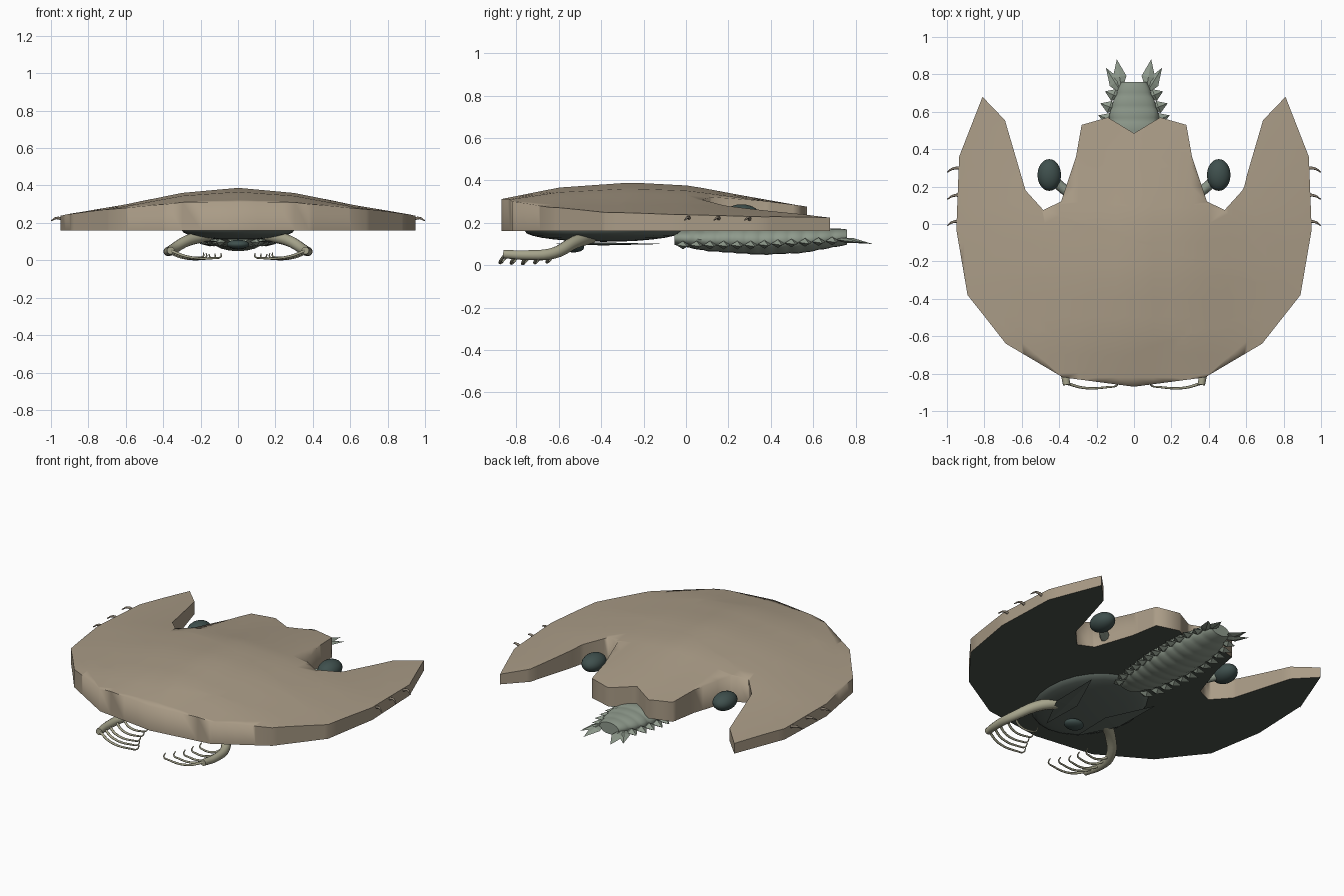
import bpy, bmesh, math
from mathutils import Vector

if "Cube" in bpy.data.objects:
    bpy.data.objects.remove(bpy.data.objects["Cube"])


def material(name, rgb):
    m = bpy.data.materials.new(name)
    m.diffuse_color = (*rgb, 1)
    m.use_nodes = True
    m.node_tree.nodes["Principled BSDF"].inputs["Base Color"].default_value = m.diffuse_color
    return m


SHELL = material("shell_brown", (0.40, 0.33, 0.24))
UNDER = material("underside_dark", (0.07, 0.085, 0.07))
TRUNK = material("trunk_green", (0.27, 0.32, 0.26))
HEAD = material("head_grey", (0.12, 0.15, 0.13))
EYE = material("eye_dark", (0.05, 0.08, 0.075))
LIMB = material("limb_olive", (0.38, 0.37, 0.26))
SPINE = material("spine_brown", (0.25, 0.21, 0.16))


def finish(name, bm, mats, angle=None):
    me = bpy.data.meshes.new(name)
    bm.to_mesh(me)
    bm.free()
    ob = bpy.data.objects.new(name, me)
    bpy.context.collection.objects.link(ob)
    for m in mats:
        me.materials.append(m)
    if angle:
        bpy.ops.object.select_all(action='DESELECT')
        ob.select_set(True)
        bpy.context.view_layer.objects.active = ob
        bpy.ops.object.shade_smooth_by_angle(angle=math.radians(angle))
    return ob


def ellipsoid(name, c, r, mat):
    bm = bmesh.new()
    bmesh.ops.create_uvsphere(bm, u_segments=24, v_segments=14, radius=1)
    bmesh.ops.scale(bm, vec=r, verts=bm.verts)
    bmesh.ops.translate(bm, vec=c, verts=bm.verts)
    return finish(name, bm, [mat], 60)


def tube(name, pts, r0, r1, mat, n=8):
    """Tapered tube along a smoothed path."""
    cu = bpy.data.curves.new(name, 'CURVE')
    cu.dimensions = '3D'
    cu.bevel_depth = 1
    cu.bevel_resolution = n // 2 - 2
    cu.use_fill_caps = True
    cu.resolution_u = 5
    sp = cu.splines.new('BEZIER')
    sp.bezier_points.add(len(pts) - 1)
    for i, (bp, p) in enumerate(zip(sp.bezier_points, pts)):
        bp.co = p
        bp.handle_left_type = bp.handle_right_type = 'AUTO'
        bp.radius = r0 + (r1 - r0) * i / (len(pts) - 1)
    cu.materials.append(mat)
    ob = bpy.data.objects.new(name, cu)
    bpy.context.collection.objects.link(ob)
    return ob


def leaf(name, a, b, width, thick, mat):
    """Flat pointed blade from a to b: diamond with a raised midrib."""
    a, b = Vector(a), Vector(b)
    side = (b - a).cross(Vector((0, 0, 1))).normalized() * width
    up = Vector((0, 0, thick))
    bm = bmesh.new()
    m = a.lerp(b, 0.45)
    va, vb = bm.verts.new(a), bm.verts.new(b)
    ring = [bm.verts.new(m + o) for o in (side, up, -side, -up)]
    for i in range(4):
        p, q = ring[i], ring[(i + 1) % 4]
        bm.faces.new((va, q, p))
        bm.faces.new((vb, p, q))
    bmesh.ops.recalc_face_normals(bm, faces=bm.faces)
    return finish(name, bm, [mat])


def lerp_table(t, table):
    for (a, va), (b, vb) in zip(table, table[1:]):
        if t <= b:
            return va + (vb - va) * max(0, (t - a) / (b - a))
    return table[-1][1]


# Carapace: horseshoe outline with a domed top and flat dark underside
half = [(0, .485), (.14, .57), (.28, .53), (.31, .36), (.39, .12), (.485, .075),
        (.58, .18), (.69, .555), (.81, .68), (.935, .36), (.95, -.03),
        (.89, -.38), (.685, -.64), (.38, -.82), (0, -.87)]
outline = half + [(-x, y) for x, y in half[-2:0:-1]]
DROP_X = [(0, 0), (.3, .028), (.6, .09), (.95, .15)]
DROP_Y = [(-.87, .078), (-.6, .024), (-.26, 0), (.02, .015), (.27, .062), (.57, .115), (.7, .14)]


def dome(x, y):
    return .39 - lerp_table(abs(x), DROP_X) - lerp_table(y, DROP_Y) * (1 - .87 * abs(x))


bm = bmesh.new()
f = bm.faces.new([bm.verts.new((x, y, .16)) for x, y in outline])
bmesh.ops.triangulate(bm, faces=[f], ngon_method='EAR_CLIP')
for axis, cuts in (((1, 0, 0), range(-9, 10)), ((0, 1, 0), range(-8, 7))):
    for i in cuts:
        co = Vector(axis) * (i * .1 + .003)
        bmesh.ops.bisect_plane(bm, geom=bm.verts[:] + bm.edges[:] + bm.faces[:],
                               plane_co=co, plane_no=axis)
bmesh.ops.remove_doubles(bm, verts=bm.verts, dist=.004)
low = bm.faces[:]
ext = bmesh.ops.extrude_face_region(bm, geom=low, use_keep_orig=True)
for v in ext['geom']:
    if isinstance(v, bmesh.types.BMVert):
        v.co.z = dome(v.co.x, v.co.y)
bmesh.ops.recalc_face_normals(bm, faces=bm.faces)
for f in bm.faces:
    if all(v.co.z < .161 for v in f.verts):
        f.material_index = 1
bmesh.ops.split_edges(bm, edges=[e for e in bm.edges if len(e.link_faces) == 2 and
                                 e.link_faces[0].material_index != e.link_faces[1].material_index])
finish("carapace", bm, [SHELL, UNDER], 80)

# Head underside and mouth
ellipsoid("head_underside", (0, -.39, .16), (.30, .37, .05), HEAD)
ellipsoid("mouth", (0, -.53, .085), (.06, .05, .025), EYE)

# Trunk: ribbed rings along y
N, STEPS, SEG = 20, 72, 12
HALF_W = [(-.06, .07), (.05, .12), (.3, .15), (.5, .145), (.62, .125), (.76, .07)]
TOP = [(-.06, .16), (.2, .185), (.5, .185), (.76, .17)]
BOTTOM = [(-.06, .095), (.1, .065), (.35, .047), (.55, .056), (.76, .095)]
bm = bmesh.new()
rings = []
for i in range(STEPS + 1):
    y = -.055 + .815 * i / STEPS
    rib = .95 + .05 * abs(math.sin(math.pi * SEG * i / STEPS))
    t, b = lerp_table(y, TOP), lerp_table(y, BOTTOM)
    w, h, c = lerp_table(y, HALF_W) * rib, (t - b) / 2 * rib, (t + b) / 2
    rings.append([bm.verts.new((w * math.cos(a), y, c + h * math.sin(a)))
                  for a in (2 * math.pi * k / N for k in range(N))])
for r, s in zip(rings, rings[1:]):
    for k in range(N):
        bm.faces.new((r[k], r[(k + 1) % N], s[(k + 1) % N], s[k]))
bm.faces.new(rings[0])
bm.faces.new(rings[-1])
bmesh.ops.recalc_face_normals(bm, faces=bm.faces)
finish("trunk", bm, [TRUNK], 40)

for s, tag in ((1, "right"), (-1, "left")):
    # Side flaps and tail blades
    for i in range(12):
        y = -.02 + .064 * i
        w = lerp_table(y, HALF_W)
        z = .10 + .02 * max(0, (y - .3) / .4)
        leaf(f"flap_{tag}_{i}", (s * w * .72, y - .01, z),
             (s * (w + .055), y + .025, z - .012), .034, .02, TRUNK)
    leaf(f"tail_inner_{tag}", (s * .065, .71, .13), (s * .092, .88, .10), .037, .012, TRUNK)
    leaf(f"tail_outer_{tag}", (s * .06, .69, .125), (s * .15, .835, .105), .034, .012, TRUNK)

    # Eyes on stalks in the notches
    ellipsoid(f"eye_{tag}", (s * .453, .262, .235), (.063, .085, .052), EYE)
    tube(f"eye_stalk_{tag}", [(s * .33, .16, .20), (s * .38, .19, .21), (s * .44, .25, .23)],
         .03, .025, TRUNK)

    # Gill blade beneath the head
    leaf(f"gill_blade_{tag}", (s * .11, -.64, .10), (s * .235, -.09, .10), .065, .007, HEAD)

    # Front raking limb with hooked spines
    path = [Vector((s * x, y, z)) for x, y, z in
            ((.16, -.45, .135), (.27, -.53, .105), (.355, -.63, .055),
             (.375, -.75, .047), (.36, -.86, .052))]
    tube(f"front_limb_{tag}", path, .034, .02, LIMB, 12)
    for i in range(5):
        t = 2 + i * .48
        k = min(int(t), 3)
        p = path[k].lerp(path[k + 1], t - k)
        reach = .17 + .025 * i
        tube(f"rake_spine_{tag}_{i}",
             [p, p + Vector((-s * reach * .35, -.025, -.033)),
              p + Vector((-s * reach * .85, -.02, -.04)),
              p + Vector((-s * reach, -.012, -.033)),
              p + Vector((-s * reach, .005, -.015))], .008, .003, LIMB)

    # Marginal hooks on the shell edge
    for i, y in enumerate((.01, .15, .295)):
        tube(f"edge_hook_{tag}_{i}",
             [(s * .925, y + .005, .215), (s * .97, y, .226), (s * .998, y - .018, .212)],
             .01, .003, SPINE)
